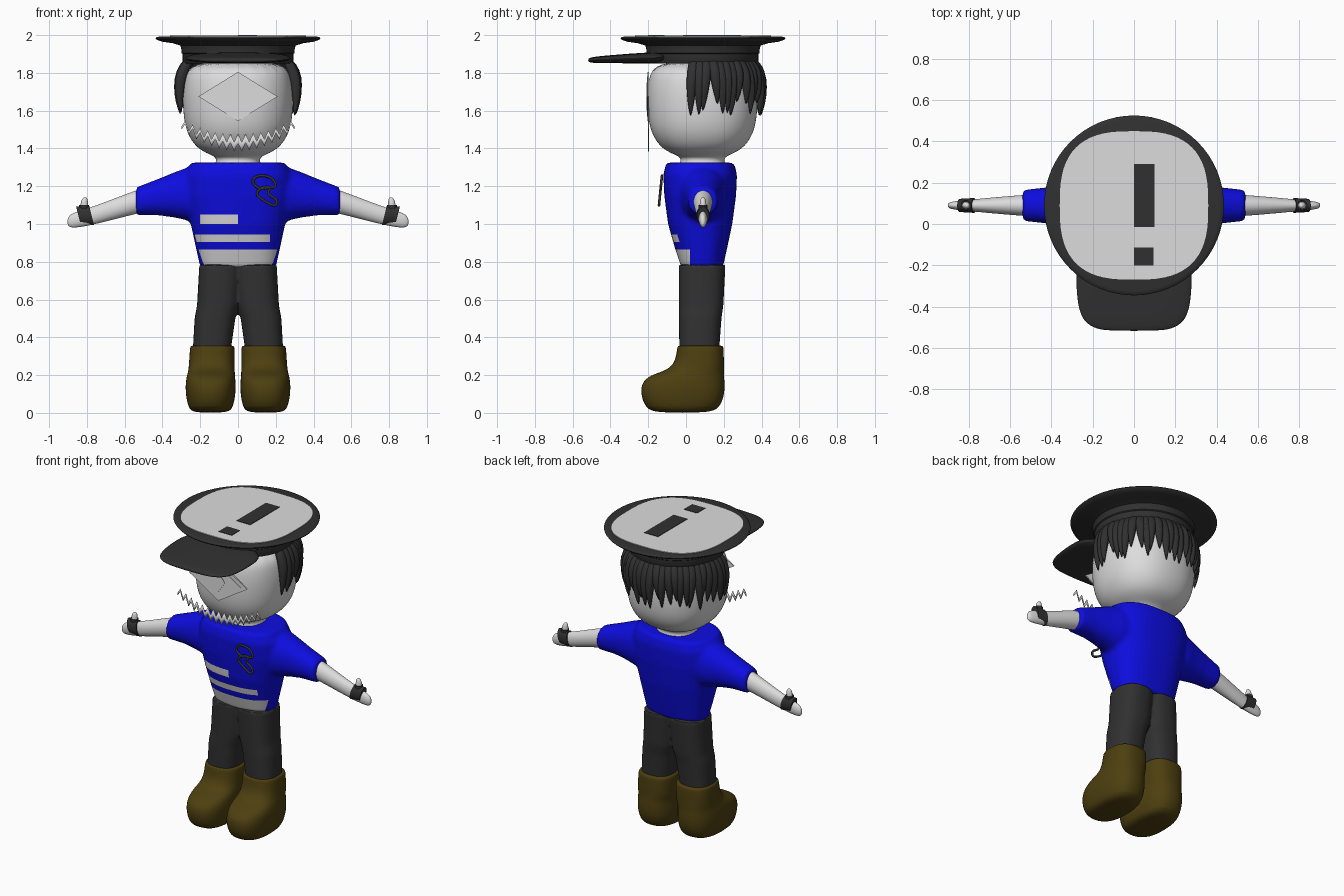
import bpy, bmesh, math, random
from mathutils import Vector

if "Cube" in bpy.data.objects:
    bpy.data.objects.remove(bpy.data.objects["Cube"])
random.seed(4)


def material(name, rgb):
    m = bpy.data.materials.new(name)
    m.use_nodes = True
    m.diffuse_color = (*rgb, 1)
    m.node_tree.nodes["Principled BSDF"].inputs["Base Color"].default_value = (*rgb, 1)
    return m


WHITE = material("pale grey", (0.72, 0.72, 0.72))
DARK = material("charcoal", (0.03, 0.03, 0.03))
BLUE = material("shirt blue", (0.004, 0.004, 0.75))
BROWN = material("boot brown", (0.075, 0.05, 0.005))
CY = 0.09  # depth of the body axis


def add_rings(bm, rings, axis="z", n=16, e=2.0, flip=1):
    """Skin superellipse rings (t, a, b, half_a, half_b) along an axis."""
    loops = []
    for t, a, b, ha, hb in rings:
        loop = []
        for i in range(n):
            w = math.tau * i / n
            c, s = math.cos(w), math.sin(w)
            u = a + ha * math.copysign(abs(c) ** (2 / e), c)
            v = b + hb * math.copysign(abs(s) ** (2 / e), s)
            p = {"x": (t, u, v), "y": (u, t, v), "z": (u, v, t)}[axis]
            loop.append(bm.verts.new((p[0] * flip, p[1], p[2])))
        loops.append(loop)
    for lo, hi in zip(loops, loops[1:]):
        for i in range(n):
            j = (i + 1) % n
            bm.faces.new((lo[i], lo[j], hi[j], hi[i]))
    bm.faces.new(loops[0][::-1])
    bm.faces.new(loops[-1])


def finish(name, bm, mat, subsurf=0):
    bmesh.ops.recalc_face_normals(bm, faces=bm.faces)
    me = bpy.data.meshes.new(name)
    bm.to_mesh(me)
    bm.free()
    me.materials.append(mat)
    ob = bpy.data.objects.new(name, me)
    bpy.context.collection.objects.link(ob)
    if subsurf:
        mod = ob.modifiers.new("Subdivision", "SUBSURF")
        mod.levels = mod.render_levels = subsurf
    return ob


def loft(name, rings, mat, subsurf=0, **kw):
    bm = bmesh.new()
    add_rings(bm, rings, **kw)
    return finish(name, bm, mat, subsurf)


def fuse(ob, voxel, smooth):
    """Melt overlapping volumes into one smooth skin."""
    mod = ob.modifiers.new("Remesh", "REMESH")
    mod.mode = "VOXEL"
    mod.voxel_size = voxel
    mod = ob.modifiers.new("Smooth", "SMOOTH")
    mod.iterations = smooth
    deps = bpy.context.evaluated_depsgraph_get()
    me = bpy.data.meshes.new_from_object(ob.evaluated_get(deps))
    ob.modifiers.clear()
    ob.data = me


def box(name, x0, x1, y0, y1, z0, z1, mat):
    bm = bmesh.new()
    bmesh.ops.create_cube(bm, size=1)
    for v in bm.verts:
        v.co = Vector(((x0, x1)[v.co.x > 0], (y0, y1)[v.co.y > 0], (z0, z1)[v.co.z > 0]))
    return finish(name, bm, mat)


# Shirt: torso and both sleeves fused
bm = bmesh.new()
add_rings(bm, [(0.77, 0, 0.085, 0.2, 0.11), (0.86, 0, 0.08, 0.22, 0.135),
               (1.0, 0, 0.075, 0.25, 0.17), (1.15, 0, 0.075, 0.285, 0.19),
               (1.26, 0, 0.075, 0.285, 0.195), (1.325, 0, 0.075, 0.25, 0.18)], n=48, e=2.5)
for s in (-1, 1):
    add_rings(bm, [(0.1, CY, 1.16, 0.13, 0.14), (0.25, CY, 1.16, 0.125, 0.145),
                   (0.33, CY, 1.155, 0.105, 0.122), (0.42, CY, 1.143, 0.088, 0.097),
                   (0.54, CY, 1.12, 0.075, 0.074)], axis="x", n=32, e=2.2, flip=s)
shirt = finish("shirt", bm, BLUE)
fuse(shirt, 0.013, 6)

# Painted shirt stripes: (x0, x1, z0, z1)
stripes = [(-0.2, 0.0, 1.0, 1.05), (-0.4, 0.17, 0.905, 0.945), (-0.4, 0.4, 0.7, 0.865)]
bm = bmesh.new()
bm.from_mesh(shirt.data)
cuts = [((0, 0.02, 0), (0, 1, 0))]
for x0, x1, z0, z1 in stripes:
    cuts += [((x, 0, 0), (1, 0, 0)) for x in (x0, x1)]
    cuts += [((0, 0, z), (0, 0, 1)) for z in (z0, z1)]
for co, no in cuts:
    bmesh.ops.bisect_plane(bm, geom=bm.verts[:] + bm.edges[:] + bm.faces[:],
                           plane_co=co, plane_no=no, dist=1e-5)
for f in bm.faces:
    c = f.calc_center_median()
    if c.y < 0.02 and any(a < c.x < b and lo < c.z < hi for a, b, lo, hi in stripes):
        f.material_index = 1
bm.to_mesh(shirt.data)
bm.free()
shirt.data.materials.append(WHITE)

# Trousers: two legs fused at the hips
bm = bmesh.new()
for s in (-1, 1):
    add_rings(bm, [(0.32, 0.14, 0.07, 0.1, 0.105), (0.5, 0.122, 0.075, 0.108, 0.113),
                   (0.57, 0.105, 0.08, 0.112, 0.118), (0.785, 0.09, 0.085, 0.115, 0.124)],
              n=32, e=2.5, flip=s)
fuse(finish("trousers", bm, DARK), 0.012, 4)

# Boots, arms, wristbands and thumbs, mirrored
for s, side in ((-1, "right"), (1, "left")):
    loft(side + "_boot", [(0.0, 0.145, -0.02, 0.09, 0.14), (0.025, 0.145, -0.018, 0.12, 0.2),
                          (0.1, 0.145, -0.018, 0.134, 0.225), (0.16, 0.145, -0.015, 0.134, 0.222),
                          (0.2, 0.143, 0.005, 0.128, 0.198), (0.225, 0.14, 0.05, 0.124, 0.152),
                          (0.27, 0.138, 0.072, 0.122, 0.13), (0.34, 0.136, 0.076, 0.12, 0.125),
                          (0.355, 0.136, 0.076, 0.116, 0.121), (0.357, 0.136, 0.076, 0.1, 0.105)],
         BROWN, 2, n=20, e=2.5, flip=s)
    loft(side + "_arm", [(0.46, CY, 1.135, 0.056, 0.066), (0.54, CY, 1.117, 0.052, 0.064),
                         (0.7, CY, 1.065, 0.038, 0.053), (0.8, CY, 1.035, 0.028, 0.047),
                         (0.87, CY, 1.02, 0.021, 0.042), (0.895, CY, 1.014, 0.015, 0.03),
                         (0.903, CY, 1.012, 0.006, 0.012)],
         WHITE, 2, axis="x", n=16, flip=s)
    band = loft(side + "_wristband", [(0.775, CY, 1.045, 0.036, 0.05), (0.845, CY, 1.045, 0.032, 0.048)],
                DARK, axis="x", n=24, flip=s)
    for v in band.data.vertices:  # lean the band square to the arm
        v.co.x += s * (v.co.z - 1.045) * 0.25
    loft(side + "_thumb", [(1.03, 0.81, CY, 0.02, 0.018), (1.1, 0.815, CY, 0.022, 0.02),
                           (1.13, 0.812, CY, 0.018, 0.016), (1.142, 0.81, CY, 0.007, 0.007)],
         WHITE, 2, n=10, flip=s)
    loft(side + "_thumb_band", [(1.075, 0.815, CY, 0.026, 0.024), (1.1, 0.815, CY, 0.026, 0.024)],
         DARK, n=16, flip=s)

# Head and neck
profile = [(1.29, 0.14), (1.325, 0.117), (1.355, 0.115), (1.375, 0.17), (1.41, 0.228),
           (1.48, 0.272), (1.56, 0.29), (1.66, 0.296), (1.76, 0.29), (1.87, 0.255)]
loft("head", [(z, 0, 0.087, r, r) for z, r in profile], WHITE, 2, n=24, e=2.3)

# Stacked diamond plates on the face
for i, (w, h) in enumerate(((0.21, 0.13), (0.165, 0.105), (0.05, 0.073))):
    y = -0.204 - 0.003 * i
    loft("face_diamond_%d" % (i + 1), [(y, 0, 1.675, w, h), (y + 0.008, 0, 1.675, w, h)],
         WHITE, axis="y", n=4)

# Jagged grin: a thin zigzag strip
bm = bmesh.new()
prev = None
for i in range(31):
    x = -0.3 + 0.02 * i
    mid = 1.43 + 1.1 * x * x + (0.022 if i % 2 else -0.022)
    half = 0.026 - 0.06 * abs(x)
    pair = [bm.verts.new((x, -0.2, mid + k * half)) for k in (-1, 1)]
    if prev:
        bm.faces.new((prev[0], pair[0], pair[1], prev[1]))
    prev = pair
grin = finish("jagged_grin", bm, WHITE)
grin.modifiers.new("Thickness", "SOLIDIFY").thickness = 0.004

# Hair: tapered locks around the sides and back
LOCKS = 30
bm = bmesh.new()
for i in range(LOCKS):
    a = math.radians(-10 + 200 * i / (LOCKS - 1))
    drift = random.uniform(-0.08, 0.08)
    tip = random.uniform(1.56, 1.65)
    rings = []
    for k, r, w in ((0, 0.255, 0.032), (0.22, 0.3, 0.034), (0.5, 0.315, 0.03),
                    (0.78, 0.315, 0.018), (1, 0.305, 0.003)):
        b = a + drift * k
        rings.append((1.88 + (tip - 1.88) * k, r * math.cos(b), CY + r * math.sin(b), w, w))
    add_rings(bm, rings, n=8)
finish("hair", bm, DARK, 1)

# Cap: turned crown, peak and painted top
crown = [(1.85, 0.285), (1.862, 0.293), (1.9, 0.293), (1.905, 0.3), (1.925, 0.3), (1.945, 0.305),
         (1.957, 0.345), (1.965, 0.4), (1.975, 0.43), (1.983, 0.436), (1.989, 0.43), (1.993, 0.415)]
loft("cap_crown", [(z, 0, CY, r, r) for z, r in crown], DARK, n=64)
loft("cap_peak", [(-0.518, 0, 1.867, 0.13, 0.008), (-0.505, 0, 1.868, 0.2, 0.014),
                  (-0.46, 0, 1.87, 0.26, 0.019), (-0.36, 0, 1.874, 0.28, 0.023),
                  (-0.25, 0, 1.878, 0.285, 0.028), (-0.08, 0, 1.882, 0.27, 0.032)],
     DARK, 2, axis="y", n=20, e=2.5)
loft("cap_top_panel", [(1.99, 0, CY, 0.36, 0.36), (1.997, 0, CY, 0.36, 0.36)], WHITE, n=64, e=2.8)
box("cap_long_mark", 0, 0.1, -0.015, 0.29, 1.992, 2.0, DARK)
box("cap_short_mark", 0, 0.095, -0.2, -0.115, 1.992, 2.0, DARK)

# Chest cord: a looped tube
cord = bpy.data.curves.new("chest_cord", "CURVE")
cord.dimensions = "3D"
cord.bevel_depth = 0.007
cord.bevel_resolution = 2
path = [(0.07, 1.22), (0.1, 1.26), (0.18, 1.25), (0.21, 1.19), (0.13, 1.2), (0.09, 1.16),
        (0.14, 1.12), (0.2, 1.09), (0.21, 1.13), (0.15, 1.16), (0.18, 1.2), (0.12, 1.18)]
sp = cord.splines.new("NURBS")
sp.points.add(len(path) - 1)
for p, (x, z) in zip(sp.points, path):
    p.co = (x, -0.128 - 0.1 * (1.25 - z), z, 1)
sp.use_cyclic_u = True
sp.order_u = 3
cord.materials.append(DARK)
bpy.context.collection.objects.link(bpy.data.objects.new("chest_cord", cord))

# Smooth shading that keeps sharp edges
for ob in bpy.context.collection.objects:
    ob.select_set(ob.type == "MESH")
bpy.context.view_layer.objects.active = shirt
bpy.ops.object.shade_smooth_by_angle(angle=math.radians(40))
